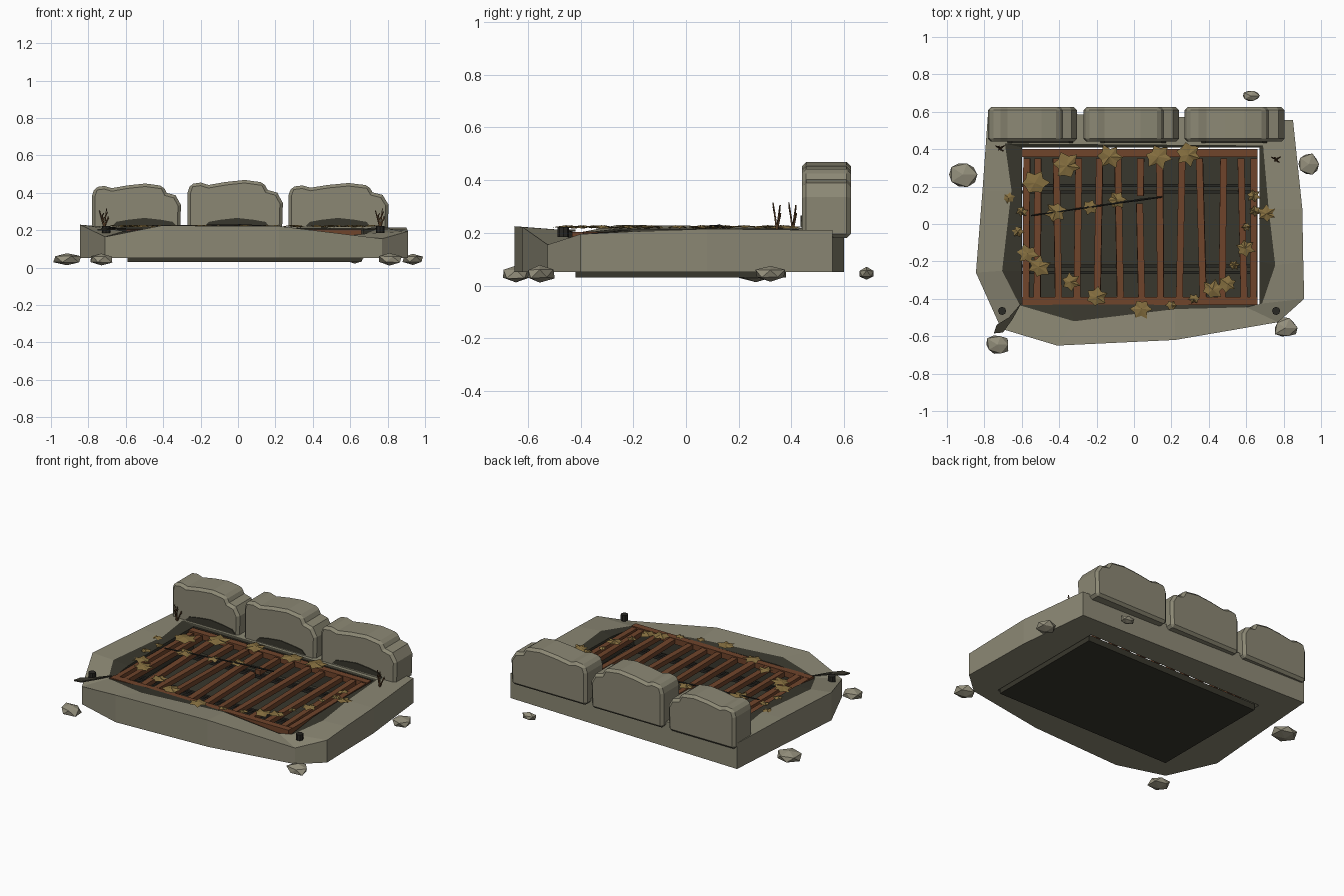
import bpy, bmesh, math, random
from mathutils import Vector, Matrix

if "Cube" in bpy.data.objects:
    bpy.data.objects.remove(bpy.data.objects["Cube"])
random.seed(4)

def mat(name, r, g, b):
    m = bpy.data.materials.new(name)
    m.diffuse_color = (r, g, b, 1)
    m.use_nodes = True
    m.node_tree.nodes["Principled BSDF"].inputs["Base Color"].default_value = m.diffuse_color
    return m

STONE = mat("stone", .26, .245, .175)
RUBBLE = mat("rubble_stone", .30, .28, .205)
DARK = mat("dark_grime", .04, .038, .026)
RUST = mat("rust", .16, .058, .024)
LEAF = mat("dry_leaf", .235, .158, .05)
TWIG = mat("twig_brown", .10, .05, .02)
IRON = mat("dark_iron", .022, .021, .017)

def finish(name, bm, *mats, normals=True):
    if normals:
        bmesh.ops.recalc_face_normals(bm, faces=bm.faces)
    me = bpy.data.meshes.new(name)
    bm.to_mesh(me)
    bm.free()
    for m in mats:
        me.materials.append(m)
    ob = bpy.data.objects.new(name, me)
    bpy.context.collection.objects.link(ob)
    return ob

def add_box(bm, c, s, rot=(0, 0, 0)):
    m = Matrix.Translation(c)
    for a, ax in zip(rot, "XYZ"):
        m = m @ Matrix.Rotation(a, 4, ax)
    bmesh.ops.create_cube(bm, size=1, matrix=m @ Matrix.Diagonal((*s, 1)))

def add_rod(bm, a, b, r1, r2, n=5):
    a, b = Vector(a), Vector(b)
    d = b - a
    m = Matrix.Translation((a + b) / 2) @ d.to_track_quat('Z', 'Y').to_matrix().to_4x4()
    bmesh.ops.create_cone(bm, cap_ends=True, segments=n, radius1=r1, radius2=r2,
                          depth=d.length, matrix=m)

def prism(bm, pts, vec):
    f = bm.faces.new([bm.verts.new(p) for p in pts])
    r = bmesh.ops.extrude_face_region(bm, geom=[f])
    bmesh.ops.translate(bm, vec=vec, verts=[v for v in r["geom"] if isinstance(v, bmesh.types.BMVert)])

# stone slab: outer rim xyz, grime edge xyz, pit opening xy
rim = [(-.78, .60, .215, -.69, .43, .215, -.60, .41),
       (-.81, .18, .225, -.655, .18, .217, -.60, .18),
       (-.845, -.26, .23, -.705, -.25, .217, -.60, -.25),
       (-.71, -.56, .165, -.61, -.435, .195, -.60, -.43),
       (-.41, -.65, .225, -.32, -.52, .215, -.35, -.43),
       (.22, -.62, .222, .22, -.455, .21, .20, -.43),
       (.77, -.525, .155, .60, -.445, .172, .60, -.43),
       (.91, -.40, .195, .685, -.425, .182, .67, -.43),
       (.905, -.20, .205, .755, -.22, .21, .67, -.20),
       (.90, .08, .215, .72, .08, .215, .67, .08),
       (.85, .555, .21, .69, .42, .21, .67, .41)]
bm = bmesh.new()
rings = [[bm.verts.new(p) for p in ring] for ring in (
    [(p[0], p[1], .052) for p in rim],
    [p[:3] for p in rim],
    [p[3:6] for p in rim],
    [(p[6], p[7], p[5] - .008) for p in rim],
    [(p[6], p[7], .052) for p in rim])]
for k in range(5):
    a, b = rings[k], rings[(k + 1) % 5]
    for i in range(len(rim)):
        j = (i + 1) % len(rim)
        f = bm.faces.new((a[i], a[j], b[j], b[i]))
        f.material_index = 1 if k in (2, 3) else 0
finish("stone_slab", bm, STONE, DARK)

# pit floor under the grate
bm = bmesh.new()
add_box(bm, (.035, -.02, .05), (1.25, .80, .04))
finish("pit_floor", bm, DARK)

# back stones with worn profile, plus a grime patch on each front
profile = [(0, .18), (0, .385), (.03, .43), (.14, .437), (.22, .425), (.40, .44), (.60, .45),
           (.80, .437), (.84, .40), (.94, .387), (1, .335), (.99, .18)]
for n, (x0, x1, k) in enumerate([(-.78, -.305, 1), (-.27, .24, 1.07), (.27, .805, 1.01)]):
    bm = bmesh.new()
    prism(bm, [(x0 + u * (x1 - x0), .44, .18 + (v - .18) * k) for u, v in profile], (0, .185, 0))
    ob = finish("back_stone_%d" % (n + 1), bm, STONE)
    bev = ob.modifiers.new("worn_edges", 'BEVEL')
    bev.width, bev.segments, bev.limit_method, bev.angle_limit = .016, 1, 'ANGLE', math.radians(50)
    bm = bmesh.new()
    cx = (-.50, -.005, .535)[n]
    pts = [(cx + .175 * math.cos(t * math.pi / 6), .434,
            .22 + .042 * math.sin(t * math.pi / 6) + .004 * (t % 2)) for t in range(7)]
    prism(bm, pts, (0, .008, 0))
    finish("grime_patch_%d" % (n + 1), bm, DARK)

# rusty grate: two rails and uneven slats, one of them broken
bm = bmesh.new()
for y in (.38, -.412):
    add_box(bm, (.03, y, .185), (1.26, .042, .036))
finish("grate_rails", bm, RUST)
bm = bmesh.new()
for i, x in enumerate((-.575, -.515, -.41, -.30, -.19, -.08, .035, .14, .25, .36, .475, .58, .64)):
    spans = [(.15, .35), (-.39, .11)] if i == 6 else [(-.39, .35)]
    for y0, y1 in spans:
        add_box(bm, (x, (y0 + y1) / 2, .185), (.036, y1 - y0, .03),
                (random.uniform(-.012, .012), random.uniform(-.1, .1), random.uniform(-.03, .03)))
finish("grate_slats", bm, RUST)

# cross bars below the slats
bm = bmesh.new()
for y in (.205, .17, -.225, -.26):
    add_box(bm, (.03, y, .145), (1.26, .016, .016))
finish("cross_bars", bm, IRON)

# ragged leaves scattered round the grate: x, y, radius
leaves = [(-.13, .36, .07), (.13, .36, .07), (.29, .37, .07), (-.36, .31, .075), (-.53, .22, .07),
          (-.42, .065, .055), (-.235, .09, .045), (-.09, .13, .05), (-.67, .14, .03),
          (-.60, .065, .03), (-.62, -.04, .03), (-.57, -.16, .055), (-.51, -.23, .06),
          (-.34, -.31, .05), (-.20, -.39, .055), (.04, -.455, .055), (.20, -.435, .03),
          (.32, -.40, .03), (.42, -.35, .055), (.50, -.32, .05), (.535, -.22, .03),
          (.595, -.13, .05), (.60, -.015, .025), (.645, .07, .03), (.64, .15, .035), (.71, .055, .05)]
bm = bmesh.new()
for x, y, r in leaves:
    c = bm.verts.new((x, y, .229))
    n, t0 = 12, random.random() * 6
    ring = []
    for i in range(n):
        q = r * (random.uniform(.95, 1.2) if i % 2 else random.uniform(.6, .8))
        t = t0 + i * math.tau / n
        ring.append(bm.verts.new((x + q * math.cos(t), y + q * .9 * math.sin(t),
                                  .219 + random.uniform(-.004, .006))))
    for i in range(n):
        bm.faces.new((c, ring[i], ring[(i + 1) % n]))
finish("dry_leaves", bm, LEAF, normals=False)

# fallen twig and dead sprigs
bm = bmesh.new()
add_rod(bm, (-.55, .045, .222), (.0, .125, .226), .004, .005)
add_rod(bm, (.0, .125, .226), (.15, .145, .222), .007, .004)
finish("fallen_twig", bm, IRON)
bm = bmesh.new()
for x, y in ((-.715, .405), (.76, .345)):
    for dx, dy, h in ((-.025, .012, .09), (.012, -.015, .10), (.022, .014, .06), (-.01, -.01, .07)):
        add_rod(bm, (x, y, .21), (x + dx, y + dy, .215 + h), .005, .003, 4)
        add_rod(bm, (x + dx * .6, y + dy * .6, .215 + h * .6),
                (x + dx * .6 + .012, y + dy, .215 + h * .85), .004, .002, 4)
finish("dead_sprigs", bm, TWIG)

# corner bolts and a broken hinge strap
bm = bmesh.new()
for x in (-.705, .76):
    add_rod(bm, (x, -.465, .185), (x, -.465, .222), .022, .022, 8)
finish("corner_bolts", bm, IRON)
bm = bmesh.new()
prism(bm, [(-.60, -.42, .205), (-.65, -.51, .203), (-.70, -.58, .20), (-.75, -.585, .198),
           (-.735, -.54, .20), (-.67, -.50, .203)], (0, 0, .008))
finish("broken_strap", bm, DARK)

# loose rubble
for n, (x, y, rx, ry) in enumerate([(-.915, .265, .085, .075), (.935, .32, .062, .06), (.625, .685, .05, .034),
                                    (.81, -.555, .072, .06), (-.73, -.645, .072, .06)]):
    bm = bmesh.new()
    bmesh.ops.create_icosphere(bm, subdivisions=1, radius=1)
    for v in bm.verts:
        v.co *= random.uniform(.85, 1.12)
        v.co = Vector((x + v.co.x * rx, y + v.co.y * ry, max(.0, .045 + v.co.z * min(.036, rx * .5))))
    finish("rubble_%d" % (n + 1), bm, RUBBLE)
